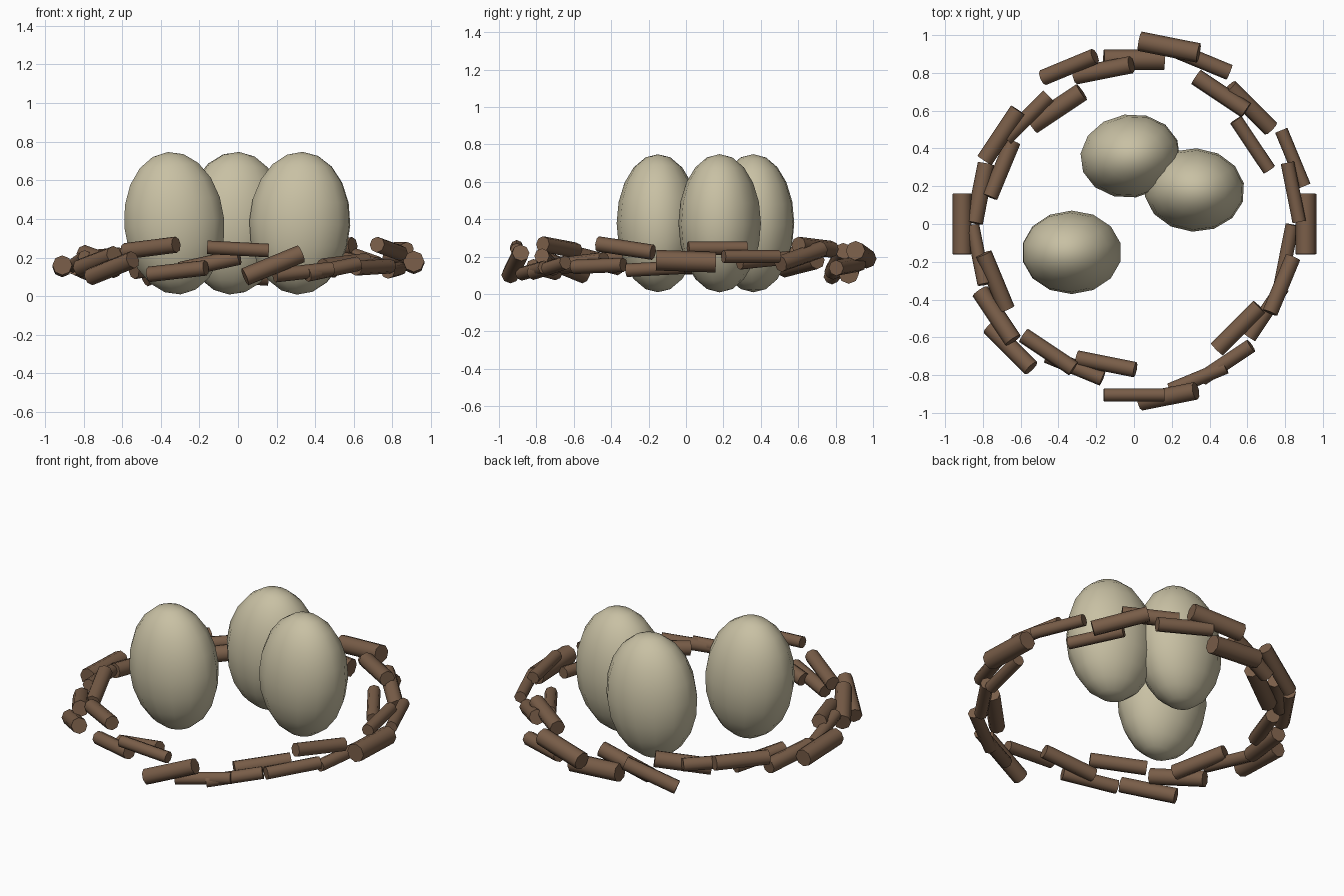
import bpy
from math import radians, cos, sin, pi
from mathutils import Matrix

if "Cube" in bpy.data.objects:
    bpy.data.objects.remove(bpy.data.objects["Cube"])


def material(name, rgb):
    m = bpy.data.materials.new(name)
    m.diffuse_color = (*rgb, 1)
    m.use_nodes = True
    m.node_tree.nodes["Principled BSDF"].inputs["Base Color"].default_value = m.diffuse_color
    return m


SHELL = material("shell", (0.58, 0.53, 0.37))
BARK = material("bark", (0.19, 0.11, 0.065))

# Eggs: centre x, y, lean about y, turn about z
EGGS = [(-0.33, -0.15, -0.09, 0), (-0.02, 0.36, 0.07, 8), (0.32, 0.18, 0.04, -3)]
for i, (x, y, lean, turn) in enumerate(EGGS):
    bpy.ops.mesh.primitive_uv_sphere_add(segments=14, ring_count=10, radius=1)
    egg = bpy.context.object
    egg.name = f"egg_{i + 1}"
    egg.matrix_world = (Matrix.Translation((x, y, 0.378))
                        @ Matrix.Rotation(lean, 4, 'Y')
                        @ Matrix.Rotation(radians(turn), 4, 'Z')
                        @ Matrix.Diagonal((0.266, 0.221, 0.37, 1)))
    egg.data.materials.append(SHELL)
    bpy.ops.object.shade_smooth()

# Nest twigs, evenly spaced: ring distance, height, tilt in degrees, thickness
TWIGS = [
    (.91, .175, -2, .055), (.86, .245, 0, .036), (.91, .20, 0, .035), (.755, .18, 5, .036),
    (.87, .20, 14, .045), (.83, .25, -4, .045), (.935, .15, 4, .042), (.955, .21, -8, .052),
    (.87, .12, 4, .055), (.83, .175, -20, .046), (.90, .15, -22, .042), (.735, .16, -8, .05),
    (.80, .185, 0, .04), (.845, .20, -3, .045), (.76, .15, 5, .042), (.83, .14, 5, .045),
    (.91, .155, 2, .051), (.84, .18, 8, .036), (.795, .20, -8, .044), (.875, .18, 12, .048),
    (.925, .145, 16, .046), (.815, .25, 6, .042), (.82, .13, 6, .04), (.755, .17, 12, .041),
    (.905, .245, -3, .035), (.93, .16, 22, .047), (.885, .125, 6, .037), (.88, .14, 10, .038),
    (.78, .165, 5, .045), (.84, .15, 2, .038), (.845, .245, -8, .041), (.823, .135, 3, .036),
]
for i, (ring, z, tilt, r) in enumerate(TWIGS):
    a = 2 * pi * i / len(TWIGS)
    bpy.ops.mesh.primitive_cylinder_add(vertices=8, radius=r, depth=0.32)
    twig = bpy.context.object
    twig.name = f"twig_{i + 1:02d}"
    # lay the cylinder along the ring's tangent, then tilt its leading end
    twig.matrix_world = (Matrix.Translation((ring * cos(a), ring * sin(a), z))
                         @ Matrix.Rotation(a, 4, 'Z')
                         @ Matrix.Rotation(radians(tilt - 90), 4, 'X'))
    twig.data.materials.append(BARK)
    bpy.ops.object.shade_smooth_by_angle(angle=radians(50))
